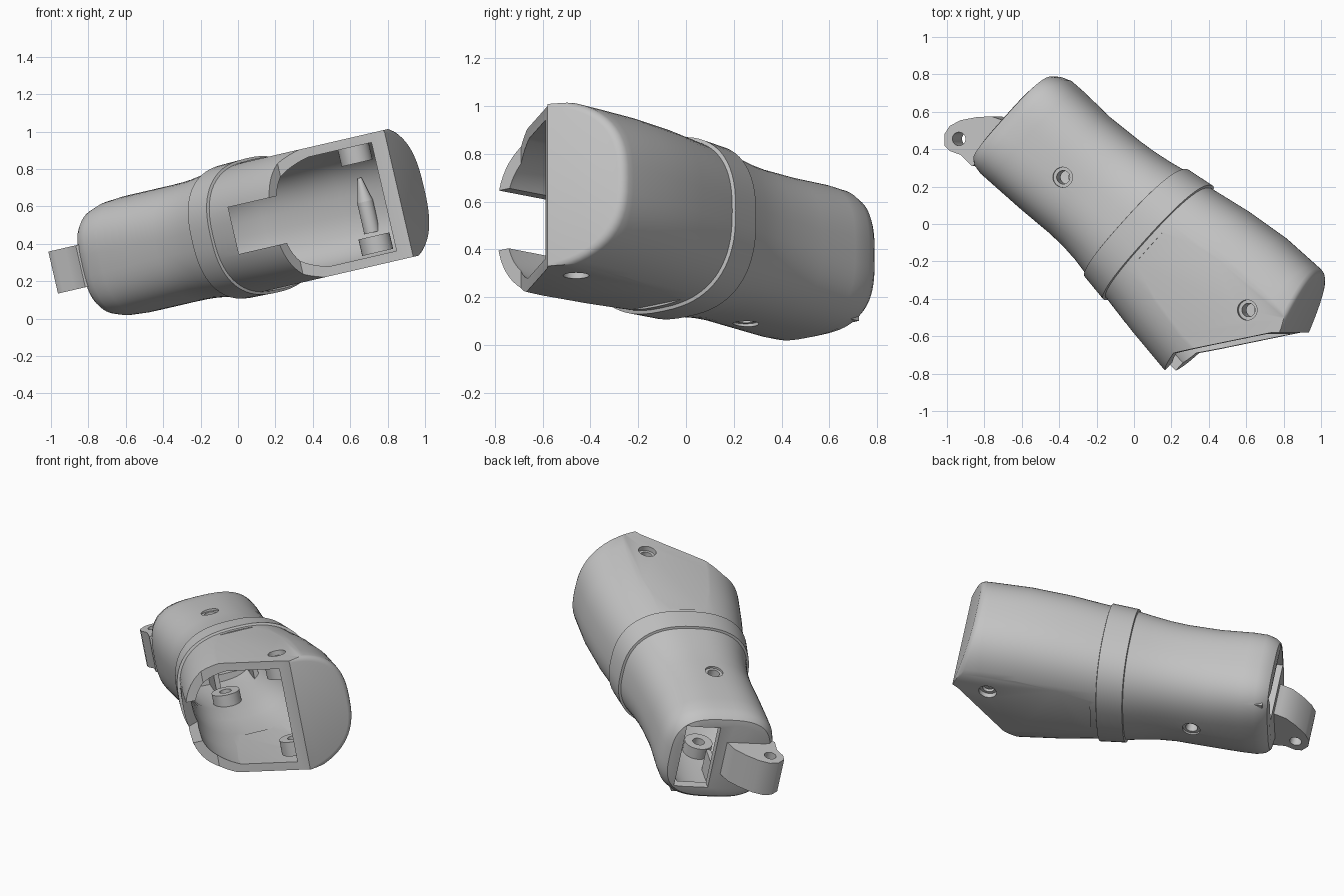
import bpy, bmesh, math
from mathutils import Matrix, Vector

if "Cube" in bpy.data.objects:
    bpy.data.objects.remove(bpy.data.objects["Cube"])

TILT = Matrix.Translation((0, 0, 0.5)) @ Matrix.Rotation(math.radians(-13), 4, 'Y')
AXIS = Vector((0.736, -0.677, 0))     # long axis of the sleeve
SIDE = Vector((0.677, 0.736, 0))      # across the sleeve
CAP_N = Vector((0.907, -0.42, 0))     # direction the slanted end faces
CAP_P = Vector((0.875, -0.58, 0))

grey = bpy.data.materials.new("plain grey")
grey.use_nodes = True
grey.diffuse_color = (0.55, 0.55, 0.55, 1)
grey.node_tree.nodes["Principled BSDF"].inputs["Base Color"].default_value = grey.diffuse_color


def finish(name, bm):
    bmesh.ops.recalc_face_normals(bm, faces=bm.faces)
    me = bpy.data.meshes.new(name)
    bm.to_mesh(me)
    bm.free()
    me.materials.append(grey)
    ob = bpy.data.objects.new(name, me)
    bpy.context.collection.objects.link(ob)
    ob.matrix_world = TILT
    return ob


def activate(ob):
    bpy.ops.object.select_all(action='DESELECT')
    ob.select_set(True)
    bpy.context.view_layer.objects.active = ob


def combine(ob, other, op='DIFFERENCE'):
    m = ob.modifiers.new("cut", 'BOOLEAN')
    m.operation, m.solver, m.object = op, 'EXACT', other
    activate(ob)
    bpy.ops.object.modifier_apply(modifier=m.name)
    bpy.data.objects.remove(other)


def ring(bm, s, mid, half, tall, power, n=72):
    verts = []
    for i in range(n):
        a = math.tau * i / n
        c, d = math.cos(a), math.sin(a)
        w = mid + half * math.copysign(abs(c) ** (2 / power), c)
        z = -0.03 + tall * math.copysign(abs(d) ** (2 / power), d)
        verts.append(bm.verts.new(AXIS * s + SIDE * w + Vector((0, 0, z))))
    return verts


def trim(bm, point, normal):
    geom = bm.verts[:] + bm.edges[:] + bm.faces[:]
    res = bmesh.ops.bisect_plane(bm, geom=geom, plane_co=point, plane_no=normal, clear_outer=True)
    cut = [e for e in res["geom_cut"] if isinstance(e, bmesh.types.BMEdge)]
    return bmesh.ops.contextual_create(bm, geom=cut)["faces"]


def loft(name, stations, inset=0.0, cap=0.0, bevel=0.0):
    bm = bmesh.new()
    rings = [ring(bm, s, m, h - inset, t - inset, p) for s, m, h, t, p in stations]
    for a, b in zip(rings, rings[1:]):
        for i in range(len(a)):
            j = (i + 1) % len(a)
            bm.faces.new((a[i], a[j], b[j], b[i]))
    bm.faces.new(rings[0])
    bm.faces.new(rings[-1])
    bmesh.ops.recalc_face_normals(bm, faces=bm.faces)
    faces = trim(bm, CAP_P - CAP_N * cap, CAP_N)
    if bevel and faces:
        bmesh.ops.bevel(bm, geom=list(faces[0].edges), offset=bevel, segments=3,
                        profile=0.5, affect='EDGES')
    return finish(name, bm)


def prism(name, outline, z0, z1):
    bm = bmesh.new()
    f = bm.faces.new([bm.verts.new((x, y, z0)) for x, y in outline])
    up = bmesh.ops.extrude_face_region(bm, geom=[f])["geom"]
    bmesh.ops.translate(bm, vec=(0, 0, z1 - z0), verts=[v for v in up if isinstance(v, bmesh.types.BMVert)])
    return finish(name, bm)


def block(name, s0, s1, w0, w1, z0, z1):
    pts = [AXIS * s + SIDE * w for s, w in ((s0, w0), (s1, w0), (s1, w1), (s0, w1))]
    return prism(name, [p.xy for p in pts], z0, z1)


def peg(name, x, y, z0, z1, r0, r1=None):
    bm = bmesh.new()
    bmesh.ops.create_cone(bm, cap_ends=True, segments=32, radius1=r0, radius2=r0 if r1 is None else r1,
                          depth=z1 - z0, matrix=Matrix.Translation((x, y, (z0 + z1) / 2)))
    return finish(name, bm)


# stations: distance along axis, sideways centre, half width, half height, squareness
back = [(-0.875, -0.03, 0.27, 0.24, 3.2), (-0.867, -0.03, 0.305, 0.275, 3.1), (-0.84, -0.03, 0.325, 0.297, 3),
        (-0.79, -0.025, 0.34, 0.312, 2.9), (-0.70, -0.022, 0.341, 0.318, 2.8), (-0.5, -0.02, 0.338, 0.318, 2.6),
        (-0.3, -0.006, 0.341, 0.319, 2.5), (-0.2, 0, 0.347, 0.325, 2.5), (-0.1, 0.005, 0.36, 0.337, 2.5),
        (0, 0.008, 0.38, 0.35, 2.5)]
collar = [(0.003, 0.008, 0.394, 0.364, 2.5), (0.16, 0.012, 0.418, 0.368, 2.5)]
front = [(0.164, 0.012, 0.402, 0.354, 2.5), (0.4, 0.018, 0.444, 0.364, 2.6), (0.65, 0.02, 0.476, 0.372, 2.6),
         (0.87, 0.02, 0.482, 0.374, 2.6), (1.35, 0.02, 0.482, 0.374, 2.6)]

# outer sleeve and its flattened top and bottom at the open end
sleeve = loft("sleeve", back + collar + front, bevel=0.03)
for z0, z1 in ((0.32, 0.6), (-0.7, -0.376)):
    combine(sleeve, block("flat_cutter", 0.2, 1.5, -0.8, 0.8, z0, z1))

# hollow inside
hollow = loft("hollow", [(-0.82, -0.025, 0.33, 0.31, 3)] + back[4:] + front, inset=0.055, cap=0.07)
for z0, z1 in ((0.27, 0.6), (-0.7, -0.325)):
    combine(hollow, block("flat_cutter", 0.2, 1.5, -0.8, 0.8, z0, z1))
combine(sleeve, hollow)

# mounting bosses and ribs inside
screws = ((-0.325, 0.25), (0.695, -0.46))
for x, y in screws:
    combine(sleeve, peg("boss", x, y, -0.31, -0.22, 0.085), 'UNION')
    combine(sleeve, peg("boss", x, y, 0.18, 0.275, 0.085), 'UNION')
for w in (-0.06, 0.18):
    combine(sleeve, block("rib", -0.84, -0.6, w, w + 0.03, -0.30, -0.15), 'UNION')

# big slanted opening, side slot and end window
combine(sleeve, prism("opening", [(0.28, -0.69), (0.83, -0.58), (1.4, -0.58), (1.4, -1.3), (-0.28, -1.3)], -0.6, 0.6))
combine(sleeve, prism("slot", [(-0.03, -0.3), (0.4, -0.45), (0.4, -1), (-0.03, -1)], -0.152, 0.105))
combine(sleeve, block("window", -1, -0.75, 0.0, 0.21, -0.24, 0.19))

# countersunk screw holes through top and bottom
for x, y in screws:
    combine(sleeve, peg("hole", x, y, -0.6, 0.6, 0.036))
    top = 0.285 if x < 0 else 0.3
    low = -0.345 if x < 0 else -0.356
    combine(sleeve, peg("countersink", x, y, top - 0.01, 0.5, 0.054))
    combine(sleeve, peg("countersink", x, y, -0.5, low + 0.01, 0.054))

# hinge lug on the closed end
lug = prism("hinge_lug", [(-1.02, 0.42), (-1.02, 0.48), (-0.99, 0.525), (-0.93, 0.555), (-0.84, 0.572), (-0.76, 0.575),
                          (-0.715, 0.56), (-0.63, 0.53), (-0.82, 0.32), (-0.87, 0.31), (-0.93, 0.37), (-0.99, 0.39)],
            -0.14, 0.09)
combine(lug, peg("pin_hole", -0.94, 0.455, -0.5, 0.5, 0.036))

# rounded pin on the inside wall
pin = peg("inner_pin", 0.69, -0.09, -0.2, -0.03, 0.043)
combine(pin, peg("inner_pin_tip", 0.69, -0.09, -0.031, 0.1, 0.043, 0.01), 'UNION')

for ob in (sleeve, lug, pin):
    activate(ob)
    bpy.ops.object.shade_smooth_by_angle(angle=math.radians(30))
